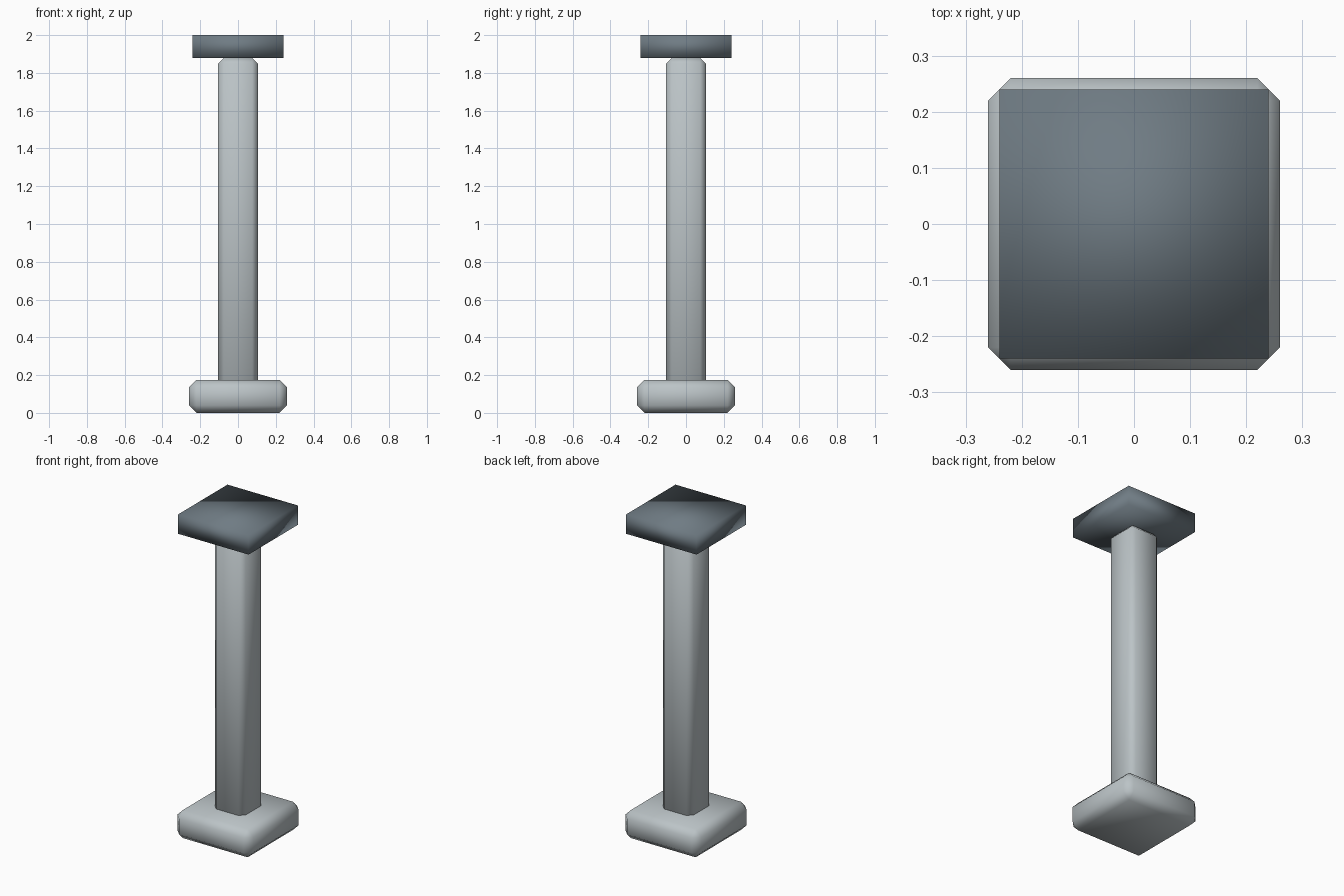
import bpy

cube = bpy.data.objects.get("Cube")
if cube:
    bpy.data.objects.remove(cube, do_unlink=True)


def make_material(name, color):
    mat = bpy.data.materials.new(name)
    mat.use_nodes = True
    mat.diffuse_color = color
    mat.node_tree.nodes["Principled BSDF"].inputs["Base Color"].default_value = color
    return mat


def block(name, half, bottom, top, mat, chamfer=0):
    """Square block, smooth shaded, with an optional one-step chamfer."""
    bpy.ops.mesh.primitive_cube_add(size=2, location=(0, 0, (bottom + top) / 2))
    obj = bpy.context.object
    obj.name = name
    obj.scale = (half, half, (top - bottom) / 2)
    bpy.ops.object.transform_apply(location=False, rotation=False, scale=True)
    obj.data.materials.append(mat)
    bpy.ops.object.shade_smooth()
    if chamfer:
        bevel = obj.modifiers.new("chamfer", 'BEVEL')
        bevel.width = chamfer
        bevel.segments = 1
    return obj


stone = make_material("light grey stone", (0.50, 0.55, 0.57, 1))
slate = make_material("dark slate", (0.16, 0.20, 0.23, 1))

# Chamfered foot, slim post and plain capping slab
block("base", 0.26, 0, 0.175, stone, 0.04)
block("column", 0.105, 0.14, 1.88, stone, 0.03)
block("cap", 0.24, 1.88, 2.0, slate)
